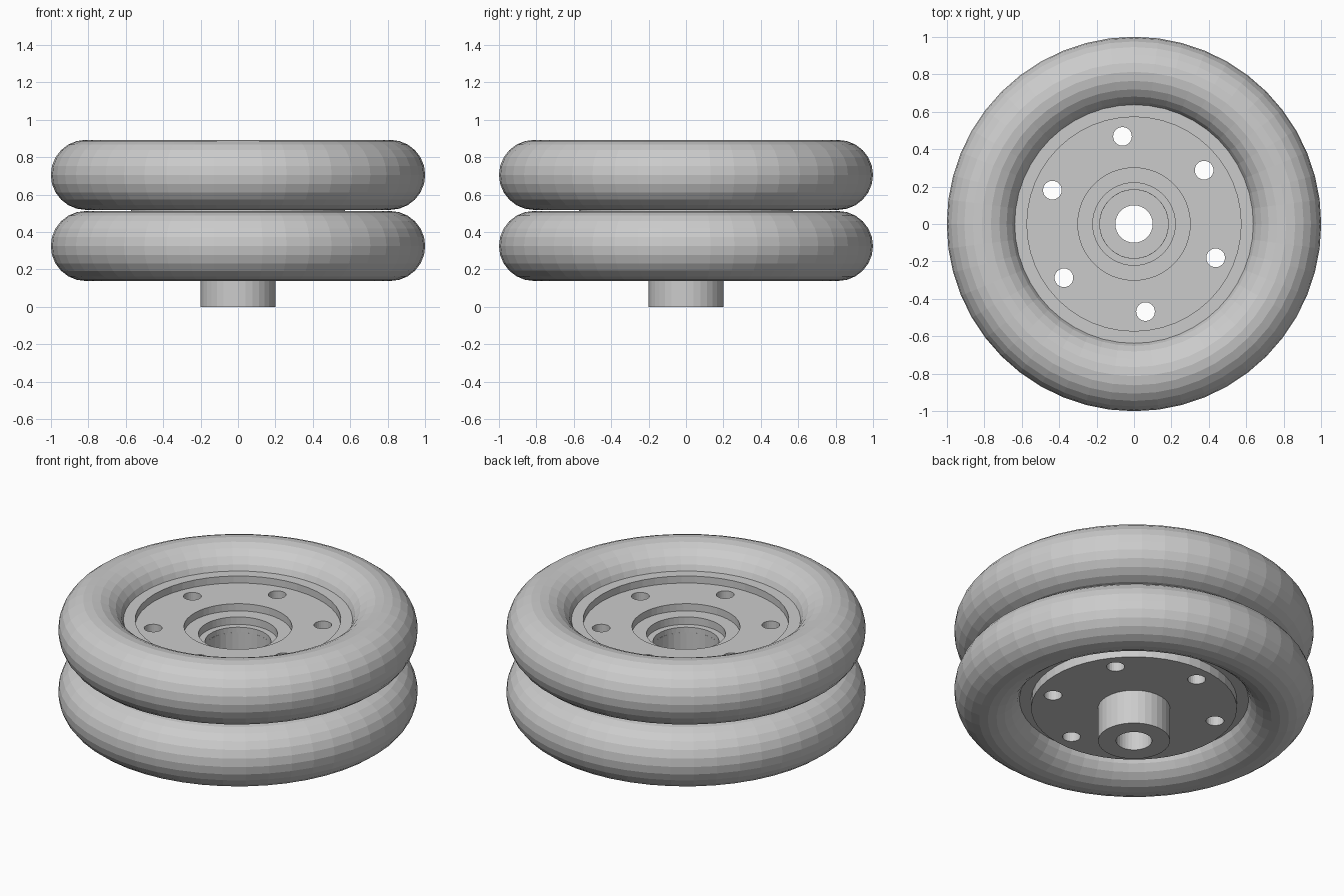
import bpy, bmesh
from math import tau, cos, sin, radians

if "Cube" in bpy.data.objects:
    bpy.data.objects.remove(bpy.data.objects["Cube"])


def lathe(name, profile, sides):
    """Spin a closed (radius, z) profile around the z axis."""
    bm = bmesh.new()
    rings = []
    for i in range(sides):
        a = tau * i / sides
        rings.append([bm.verts.new((r * cos(a), r * sin(a), z)) for r, z in profile])
    n = len(profile)
    for i in range(sides):
        p, q = rings[i], rings[(i + 1) % sides]
        for j in range(n):
            k = (j + 1) % n
            bm.faces.new((p[j], q[j], q[k], p[k]))
    bmesh.ops.recalc_face_normals(bm, faces=bm.faces)
    mesh = bpy.data.meshes.new(name)
    bm.to_mesh(mesh)
    bm.free()
    obj = bpy.data.objects.new(name, mesh)
    bpy.context.collection.objects.link(obj)
    return obj


# Twin tyres
TUBE = 0.187
for name, z in (("lower_tyre", 0.325), ("upper_tyre", 0.705)):
    circle = [(1 - TUBE + TUBE * cos(tau * i / 24), z + TUBE * sin(tau * i / 24))
              for i in range(24)]
    lathe(name, circle, 48)

# Wheel drum: a flange inside each tyre, recessed top, stepped bearing seat
drum = lathe("wheel_drum", [
    (0.19, 0.21), (0.572, 0.21), (0.572, 0.265), (0.64, 0.265),
    (0.64, 0.385), (0.572, 0.385), (0.572, 0.645), (0.64, 0.645),
    (0.64, 0.765), (0.572, 0.765), (0.572, 0.722), (0.30, 0.722),
    (0.30, 0.678), (0.22, 0.678), (0.22, 0.632), (0.183, 0.632),
    (0.183, 0.59), (0.19, 0.59)], 48)

# Six bolt holes through the drum
bm = bmesh.new()
for i in range(6):
    a = radians(37.5 + 60 * i)
    new = bmesh.ops.create_cone(bm, cap_ends=True, segments=24,
                                radius1=0.05, radius2=0.05, depth=1.2)["verts"]
    bmesh.ops.translate(bm, verts=new, vec=(0.472 * cos(a), 0.472 * sin(a), 0.5))
mesh = bpy.data.meshes.new("bolt_hole_cutter")
bm.to_mesh(mesh)
bm.free()
cutter = bpy.data.objects.new("bolt_hole_cutter", mesh)
bpy.context.collection.objects.link(cutter)
cutter.hide_render = True

mod = drum.modifiers.new("bolt_holes", 'BOOLEAN')
mod.operation = 'DIFFERENCE'
mod.solver = 'EXACT'
mod.object = cutter
bpy.context.view_layer.objects.active = drum
bpy.ops.object.modifier_apply(modifier=mod.name)
bpy.data.objects.remove(cutter)

# Hub sleeve with axle bore
lathe("hub", [(0.10, 0), (0.20, 0), (0.20, 0.6), (0.183, 0.6),
              (0.183, 0.2), (0.10, 0.2)], 32)
